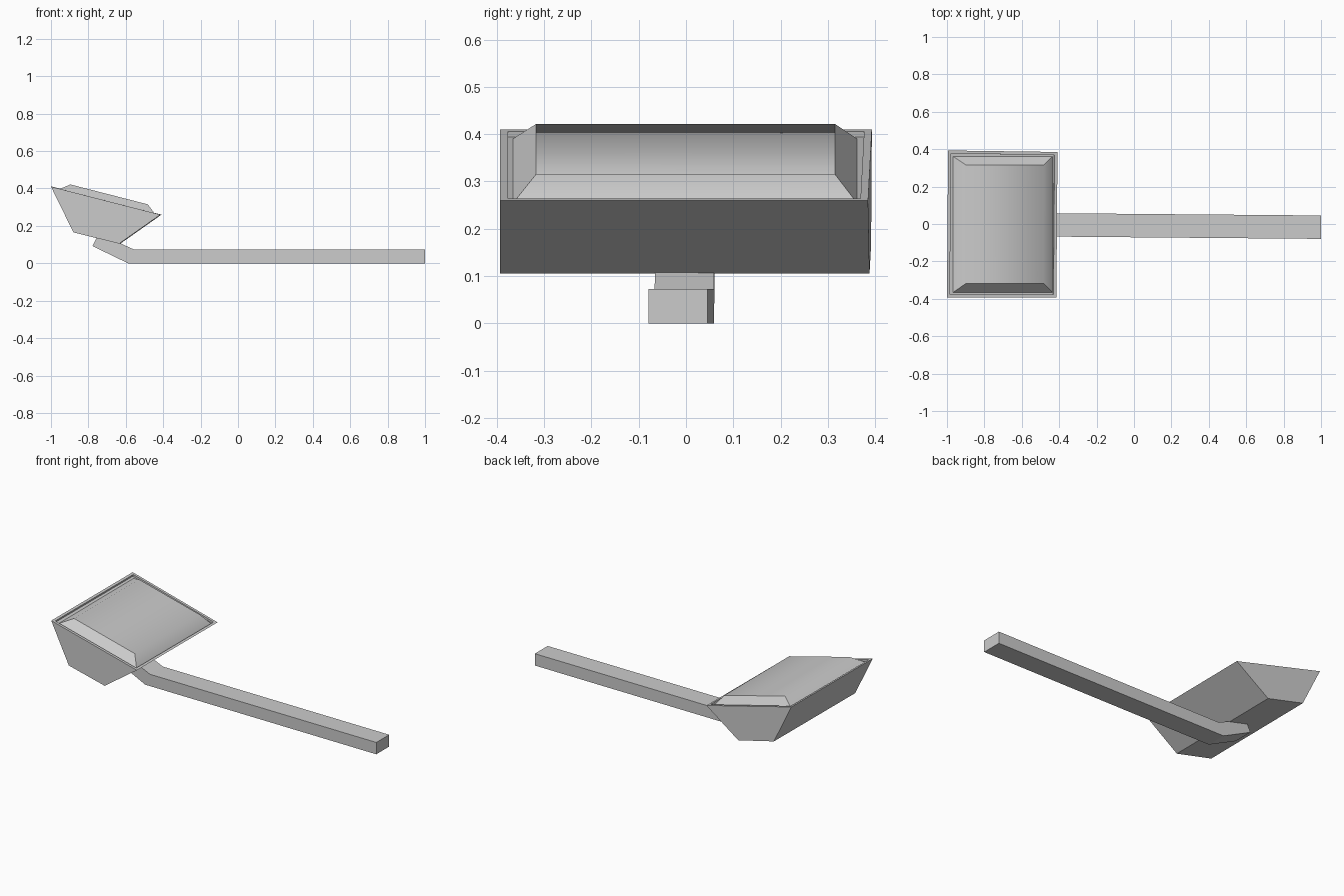
import bpy
import bmesh
import math
from mathutils import Vector

cube = bpy.data.objects.get("Cube")
if cube:
    bpy.data.objects.remove(cube, do_unlink=True)

grey = bpy.data.materials.new("light grey")
grey.use_nodes = True
colour = (0.6, 0.6, 0.6, 1.0)
grey.diffuse_color = colour
grey.node_tree.nodes["Principled BSDF"].inputs["Base Color"].default_value = colour


def finish(name, bm):
    bmesh.ops.recalc_face_normals(bm, faces=bm.faces)
    mesh = bpy.data.meshes.new(name)
    bm.to_mesh(mesh)
    bm.free()
    mesh.materials.append(grey)
    obj = bpy.data.objects.new(name, mesh)
    bpy.context.collection.objects.link(obj)
    return obj


def loft(ring_a, ring_b):
    """Closed solid between two matching rings of points."""
    bm = bmesh.new()
    a = [bm.verts.new(p) for p in ring_a]
    b = [bm.verts.new(p) for p in ring_b]
    bm.faces.new(a)
    bm.faces.new(b[::-1])
    count = len(a)
    for i in range(count):
        j = (i + 1) % count
        bm.faces.new((a[j], a[i], b[i], b[j]))
    bmesh.ops.recalc_face_normals(bm, faces=bm.faces)
    return bm


# Lamp housing: side profile swept across, back end very slightly askew
profile = [(-1, 0.41), (-0.88, 0.165), (-0.635, 0.105), (-0.415, 0.26)]
front = [(x, -0.393, z) for x, z in profile]
back = [(x + 0.006, 0.385 - 0.0136 * (x + 0.41), z) for x, z in profile]
bm = loft(front, back)

# Narrow rim around a shallow recess in the sloping top
top = max(bm.faces, key=lambda f: f.calc_center_median().z)
bmesh.ops.inset_region(bm, faces=[top], thickness=0.023)
bmesh.ops.inset_region(bm, faces=[top], thickness=0.0, depth=-0.012)
finish("lamp_housing", bm)

# Lens: raised panel with sloping borders, set in the recess
origin = Vector((-1, 0, 0.41))
along = Vector((0.585, 0, -0.15)).normalized()
normal = Vector((-along.z, 0, along.x))


def lens_ring(t0, t1, y0, y1, height):
    corners = [(t0, y0), (t1, y0), (t1, y1), (t0, y1)]
    return [origin + along * t + normal * height + Vector((0.003, y, 0))
            for t, y in corners]


lens = finish("lens", loft(lens_ring(0.033, 0.582, -0.366, 0.362, -0.012),
                           lens_ring(0.094, 0.522, -0.317, 0.315, 0.036)))
bpy.ops.object.select_all(action="DESELECT")
lens.select_set(True)
bpy.context.view_layer.objects.active = lens
bpy.ops.object.shade_smooth_by_angle(angle=math.radians(41))

# Support arm: long straight bar bent up into the housing
arm_profile = [(1, 0), (1, 0.073), (-0.555, 0.073), (-0.745, 0.16),
               (-0.778, 0.092), (-0.588, 0)]


def arm_side(offset):
    return [(x, offset - 0.0085 * (1 + x), z) for x, z in arm_profile]


finish("support_arm", loft(arm_side(-0.0625), arm_side(0.0625)))
